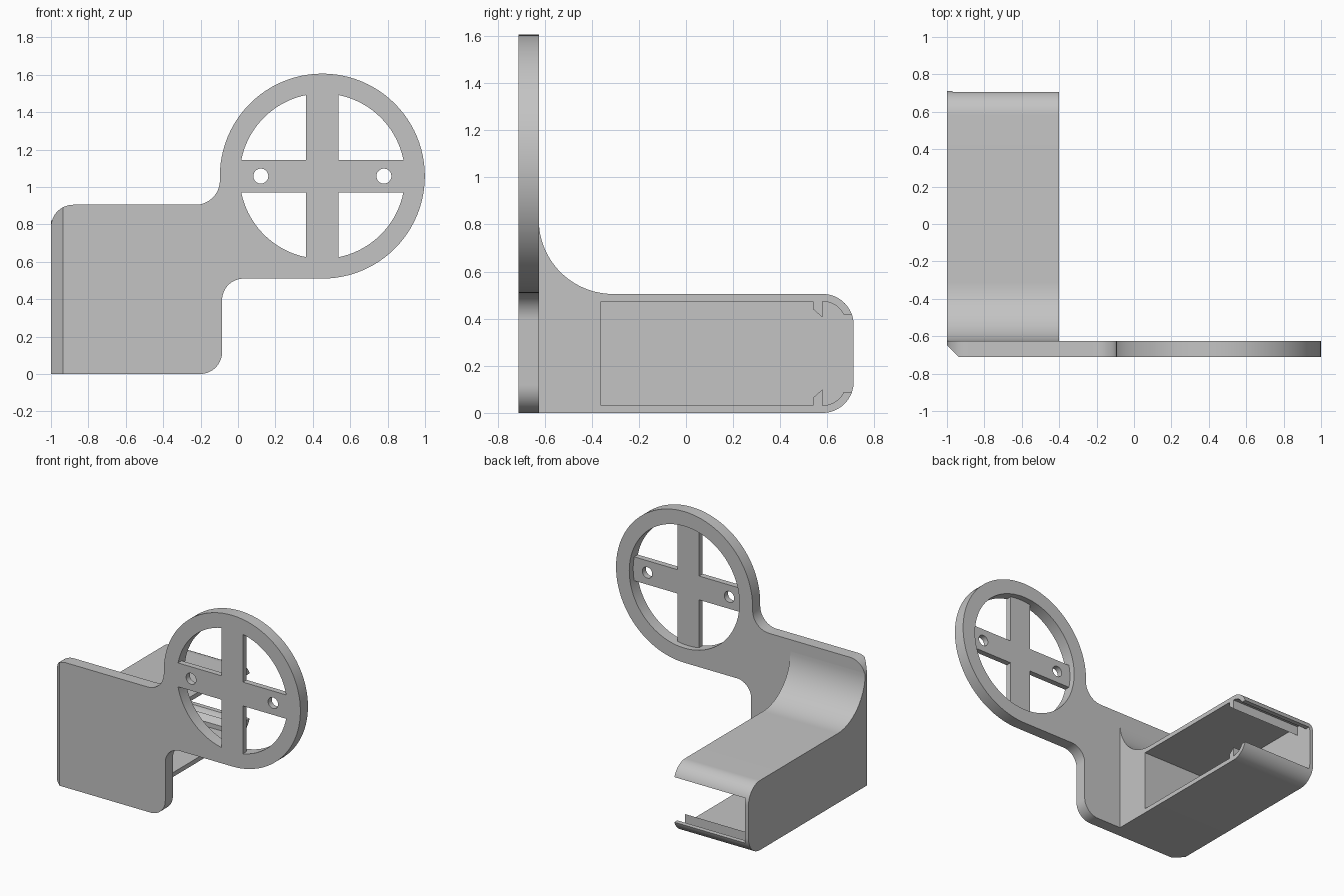
import bpy, bmesh
from math import sin, cos, asin, radians, degrees

if "Cube" in bpy.data.objects:
    bpy.data.objects.remove(bpy.data.objects["Cube"], do_unlink=True)

grey = bpy.data.materials.new("plain grey")
grey.use_nodes = True
grey.diffuse_color = (0.55, 0.55, 0.55, 1)
grey.node_tree.nodes["Principled BSDF"].inputs["Base Color"].default_value = (0.55, 0.55, 0.55, 1)

PLACE = {"x": lambda u, v, d: (d, u, v),
         "y": lambda u, v, d: (u, d, v),
         "z": lambda u, v, d: (u, v, d)}


def arc(cu, cv, r, a, b, n=16):
    """Points on a circle from angle a to angle b, in degrees."""
    angles = [radians(a + (b - a) * i / n) for i in range(n + 1)]
    return [(cu + r * cos(t), cv + r * sin(t)) for t in angles]


def circle(cu, cv, r, n):
    return arc(cu, cv, r, 0, 360, n)[:-1]


def prism(name, outline, axis, start, end):
    """Extrude a closed outline along one axis."""
    bm = bmesh.new()
    ends = [[bm.verts.new(PLACE[axis](u, v, d)) for u, v in outline] for d in (start, end)]
    bm.faces.new(ends[0])
    bm.faces.new(ends[1][::-1])
    n = len(outline)
    for i in range(n):
        j = (i + 1) % n
        bm.faces.new((ends[0][i], ends[1][i], ends[1][j], ends[0][j]))
    bmesh.ops.recalc_face_normals(bm, faces=bm.faces)
    mesh = bpy.data.meshes.new(name)
    bm.to_mesh(mesh)
    bm.free()
    mesh.materials.append(grey)
    obj = bpy.data.objects.new(name, mesh)
    bpy.context.collection.objects.link(obj)
    return obj


def activate(obj):
    bpy.ops.object.select_all(action="DESELECT")
    obj.select_set(True)
    bpy.context.view_layer.objects.active = obj


def cut(obj, cutter):
    """Subtract the cutter, then discard it."""
    cutter.hide_render = True
    activate(obj)
    mod = obj.modifiers.new("cut", "BOOLEAN")
    mod.operation = "DIFFERENCE"
    mod.solver = "EXACT"
    mod.object = cutter
    bpy.ops.object.modifier_apply(modifier=mod.name)
    bpy.data.objects.remove(cutter, do_unlink=True)


FRONT, BACK, END = -0.712, -0.625, 0.712   # plate faces and the free end
RX, RZ, RING, HOLE = 0.451, 1.058, 0.548, 0.442

# Mounting plate: rounded square that flows into a ring
plate = prism("mounting_plate",
              [(-1, 0)]
              + arc(-0.203, 0.118, 0.118, 270, 360)
              + arc(0.03, 0.395, 0.115, 180, 90)
              + arc(RX, RZ, RING, 270, 540, 72)
              + arc(RX - RING - 0.13, 1.035, 0.13, 0, -90)
              + arc(-0.88, 0.785, 0.12, 90, 180),
              "y", FRONT, BACK)
cut(plate, prism("ring_cutter", circle(RX, RZ, HOLE, 96), "y", -1, 0))
cut(plate, prism("chamfer_cutter", [(-1.1, -0.547), (-1.1, -0.8), (-0.847, -0.8)], "z", -0.1, 1.1))

# Thin cross inside the ring, flush with the front
half_bar = 0.0865
spread = degrees(asin(half_bar / HOLE))
outline = []
for quarter in range(4):
    turn = 90 * quarter
    outline += arc(RX, RZ, HOLE, turn - spread, turn + spread, 6)
    outline += arc(RX, RZ, half_bar * 2 ** 0.5, turn + 45, turn + 45, 1)[:1]
cross = prism("ring_cross", outline, "y", FRONT, FRONT + 0.042)
for side in (-1, 1):
    cut(cross, prism("screw_cutter", circle(RX + side * 0.329, RZ, 0.04, 32), "y", -1, 0))

# Arm: rounded block with a fillet up to the plate
TOP, ROUND, FILLET, WALL = 0.505, 0.132, 0.315, 0.032
mid = END - ROUND
arm = prism("holder_arm",
            [(BACK, 0)]
            + arc(mid, ROUND, ROUND, 270, 360)
            + arc(mid, TOP - ROUND, ROUND, 0, 90)
            + arc(BACK + FILLET, TOP + FILLET, FILLET, 270, 180, 24),
            "x", -1, -0.4)

# Cavity with snap ridges, open at the inner side and the free end
lip = 0.089
inner = ROUND - WALL
lower = [(0.8, lip)]
lower += arc(mid, ROUND, inner, degrees(asin((lip - ROUND) / inner)), -90, 10)
lower += [(mid, 0.1), (0.54, 0.065), (0.54, WALL), (-0.36, WALL)]
upper = [(y, TOP - z) for y, z in reversed(lower)]
cut(arm, prism("cavity_cutter", lower + upper, "x", -0.97, -0.3))

for part in (plate, cross, arm):
    activate(part)
    bpy.ops.object.shade_smooth_by_angle(angle=radians(30))
